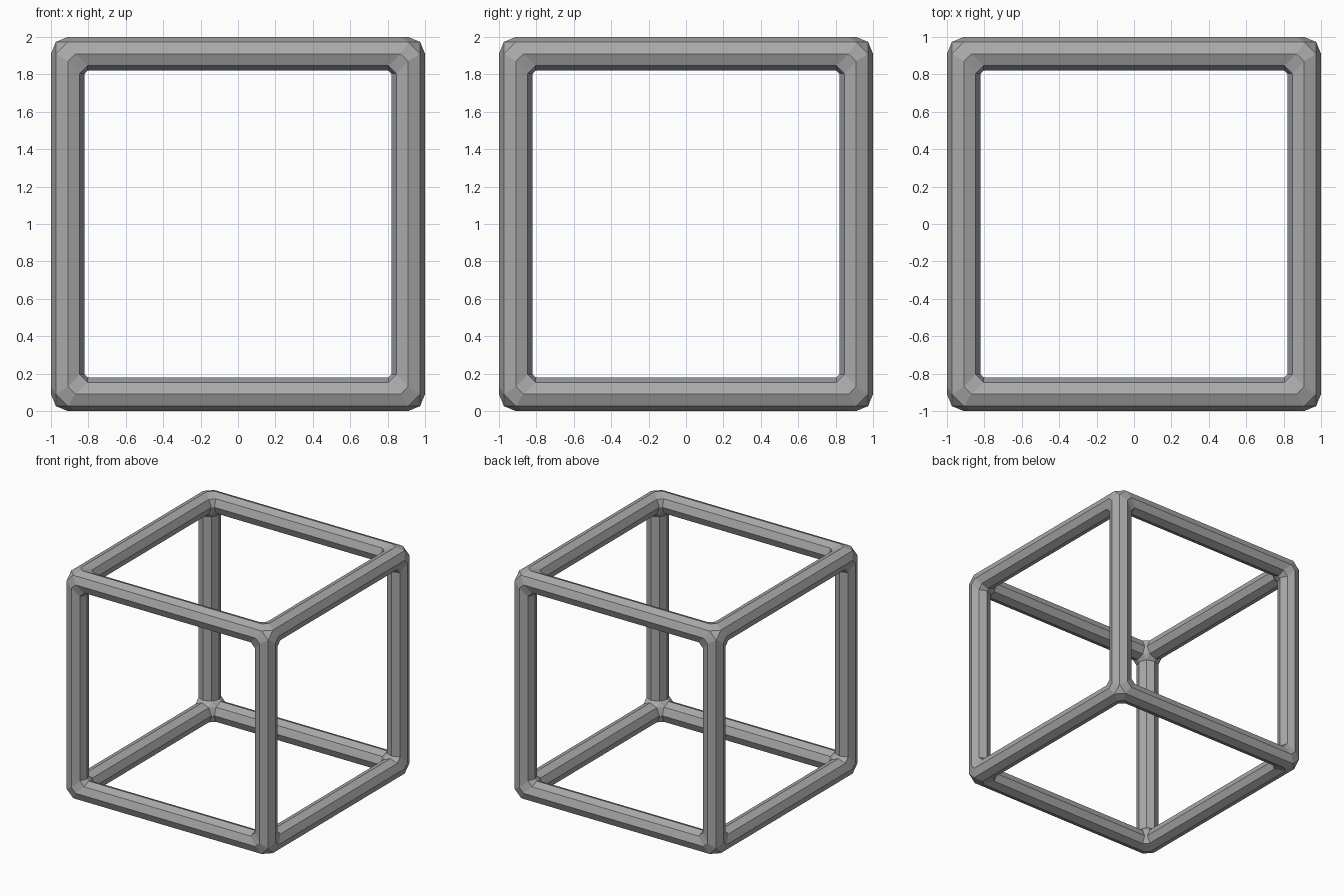
import bpy, bmesh, math
from itertools import product
from mathutils import Vector

if "Cube" in bpy.data.objects:
    bpy.data.objects.remove(bpy.data.objects["Cube"])

R = 0.09          # bar radius
H = 1.0 - R       # distance of the bar axes from the centre
SIDES = 8
CENTRE = Vector((0, 0, 1))

grey = bpy.data.materials.new("grey")
grey.diffuse_color = (0.40, 0.40, 0.40, 1)
grey.use_nodes = True
grey.node_tree.nodes["Principled BSDF"].inputs["Base Color"].default_value = grey.diffuse_color


def setback(out_b, out_c):
    """How far an edge of a bar stops short of the corner."""
    if min(out_b, out_c) < -0.01:
        return 0.105                      # edges facing the openings
    if min(out_b, out_c) > 0.01:
        return 0.0                        # outermost edge
    return 0.04                           # outer ridges


def ring(axis, signs):
    """Octagonal bar end at the corner given by three signs."""
    b, c = (axis + 1) % 3, (axis + 2) % 3
    pts = []
    for k in range(SIDES):
        t = 2 * math.pi * k / SIDES
        u, v = R * math.cos(t), R * math.sin(t)
        p = Vector((0, 0, 0))
        p[axis] = signs[axis] * (H - setback(u * signs[b], v * signs[c]))
        p[b] = signs[b] * H + u
        p[c] = signs[c] * H + v
        pts.append(p + CENTRE)
    return pts


def finish(bm, name):
    bmesh.ops.recalc_face_normals(bm, faces=bm.faces)
    mesh = bpy.data.meshes.new(name)
    bm.to_mesh(mesh)
    bm.free()
    mesh.materials.append(grey)
    obj = bpy.data.objects.new(name, mesh)
    bpy.context.collection.objects.link(obj)


# Twelve octagonal bars
for axis, name in enumerate(("side_bar", "depth_bar", "upright_bar")):
    for sb, sc in product((-1, 1), repeat=2):
        signs = [0, 0, 0]
        signs[(axis + 1) % 3], signs[(axis + 2) % 3] = sb, sc
        bm = bmesh.new()
        ends = []
        for s in (-1, 1):
            signs[axis] = s
            ends.append([bm.verts.new(p) for p in ring(axis, signs)])
        lo, hi = ends
        for k in range(SIDES):
            n = (k + 1) % SIDES
            bm.faces.new((lo[k], lo[n], hi[n], hi[k]))
        finish(bm, name)

# Eight faceted corner joints wrapping the three bar ends
for signs in product((-1, 1), repeat=3):
    bm = bmesh.new()
    for axis in range(3):
        for p in ring(axis, signs):
            bm.verts.new(p)
    bmesh.ops.remove_doubles(bm, verts=bm.verts, dist=0.0005)
    hull = bmesh.ops.convex_hull(bm, input=bm.verts)
    spare = {g for g in hull["geom_interior"] + hull["geom_unused"]
             if isinstance(g, bmesh.types.BMVert)}
    bmesh.ops.delete(bm, geom=list(spare), context='VERTS')
    bmesh.ops.dissolve_limit(bm, angle_limit=0.02, verts=bm.verts, edges=bm.edges)
    finish(bm, "corner_joint")
